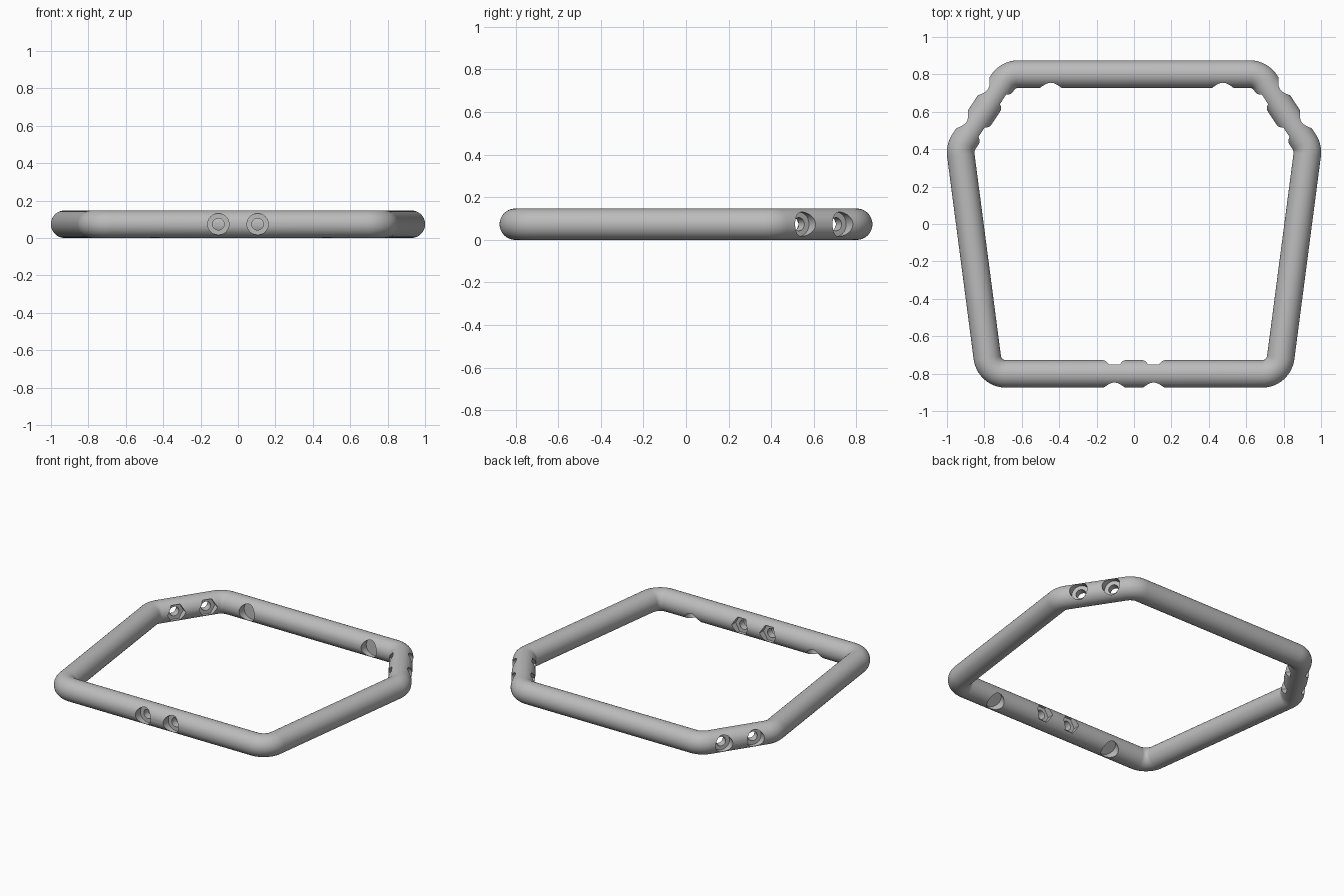
import bpy, bmesh, math
from mathutils import Vector

if "Cube" in bpy.data.objects:
    bpy.data.objects.remove(bpy.data.objects["Cube"])

R = 0.0735        # tube radius, also its centre height
BEND = 0.1        # centreline bend radius
UP = Vector((0, 0, 1))

grey = bpy.data.materials.new("light_grey")
grey.use_nodes = True
grey.diffuse_color = (0.5, 0.5, 0.5, 1)
grey.node_tree.nodes["Principled BSDF"].inputs["Base Color"].default_value = (0.5, 0.5, 0.5, 1)

# Centreline corners, mirrored, counter-clockwise from above
half = [Vector((0.773, -0.8015, R)), Vector((0.931, 0.407, R)), Vector((0.673, 0.8015, R))]
corners = half + [Vector((-p.x, p.y, p.z)) for p in reversed(half)]


def filleted_path(points, radius, steps=14):
    """Return (point, outward direction) pairs round a closed convex loop."""
    path = []
    for i, p in enumerate(points):
        d0 = (p - points[i - 1]).normalized()
        d1 = (points[(i + 1) % len(points)] - p).normalized()
        turn = d0.angle(d1)
        n0 = d0.cross(UP)
        centre = p - d0 * radius * math.tan(turn / 2) - n0 * radius
        for k in range(steps + 1):
            a = turn * k / steps
            n = n0 * math.cos(a) + d0 * math.sin(a)
            path.append((centre + n * radius, n))
    return path


def make_object(name, bm):
    bmesh.ops.recalc_face_normals(bm, faces=bm.faces[:])
    mesh = bpy.data.meshes.new(name)
    bm.to_mesh(mesh)
    bm.free()
    obj = bpy.data.objects.new(name, mesh)
    bpy.context.collection.objects.link(obj)
    return obj


# Bent tube swept round the loop
SIDES = 48
bm = bmesh.new()
rings = []
for point, out in filleted_path(corners, BEND):
    angles = [2 * math.pi * k / SIDES for k in range(SIDES)]
    rings.append([bm.verts.new(point + (out * math.cos(a) + UP * math.sin(a)) * R) for a in angles])
for i, ring in enumerate(rings):
    prev = rings[i - 1]
    for k in range(SIDES):
        bm.faces.new((prev[k - 1], prev[k], ring[k], ring[k - 1]))
frame = make_object("tube_frame", bm)
frame.data.materials.append(grey)

cutters = []


def drill(centre, axis, radius, start, end, sides=40):
    """Cut a prism along axis, from start to end measured from centre."""
    axis = axis.normalized()
    side = axis.cross(UP).normalized()
    lift = side.cross(axis)
    bm = bmesh.new()
    loop = []
    for k in range(sides):
        a = 2 * math.pi * k / sides
        loop.append(bm.verts.new(centre + axis * start + (side * math.cos(a) + lift * math.sin(a)) * radius))
    face = bm.faces.new(loop)
    new = bmesh.ops.extrude_face_region(bm, geom=[face], use_keep_orig=True)["geom"]
    bmesh.ops.translate(bm, verts=[v for v in new if isinstance(v, bmesh.types.BMVert)],
                        vec=axis * (end - start))
    cutter = make_object("hole_cutter", bm)
    cutter.hide_render = True
    cutters.append(cutter)
    mod = frame.modifiers.new("hole", "BOOLEAN")
    mod.operation = "DIFFERENCE"
    mod.solver = "EXACT"
    mod.object = cutter


# Bolt hole pairs: round recess outside, hexagonal nut recess inside
chamfer = Vector((-0.555, 0.832, 0))
for middle, along in [(Vector((0, -0.8015, R)), Vector((1, 0, 0))),
                      (Vector((0.8, 0.607, R)), chamfer),
                      (Vector((-0.8, 0.607, R)), Vector((chamfer.x, -chamfer.y, 0)))]:
    outward = along.cross(UP)
    for offset in (-0.105, 0.105):
        c = middle + along * offset
        drill(c, outward, 0.031, -0.14, 0.14)
        drill(c, outward, 0.057, 0.018, 0.16)
        drill(c, outward, 0.061, -0.16, -0.03, sides=6)

# Blind round pockets: level in the back bar, tilted down in the front bar
tilt = math.radians(-55)
for x in (-0.445, 0.475):
    drill(Vector((x, 0.8015, R)), Vector((0, -1, 0)), 0.057, 0.018, 0.16)
    drill(Vector((x, -0.8015, R)), Vector((0, math.cos(tilt), math.sin(tilt))), 0.057, 0.018, 0.16)

# Bake the cuts and drop the cutters
bpy.context.view_layer.update()
baked = bpy.data.meshes.new_from_object(frame.evaluated_get(bpy.context.evaluated_depsgraph_get()))
frame.modifiers.clear()
frame.data = baked
baked.materials.clear()
baked.materials.append(grey)
for poly in baked.polygons:
    poly.material_index = 0
for cutter in cutters:
    bpy.data.objects.remove(cutter)

bpy.ops.object.select_all(action="DESELECT")
frame.select_set(True)
bpy.context.view_layer.objects.active = frame
bpy.ops.object.shade_smooth_by_angle(angle=math.radians(30))
